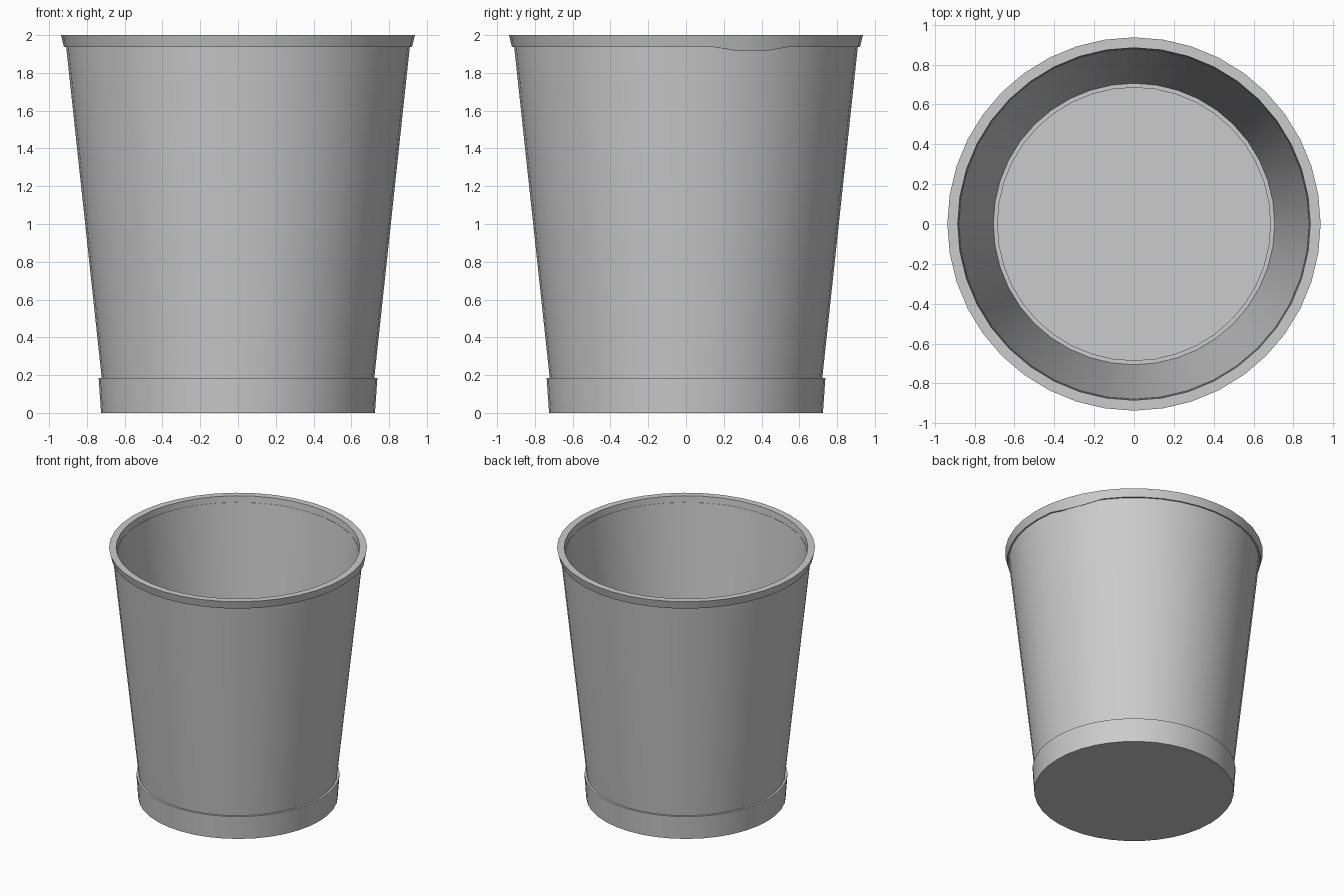
import bpy
import math

if "Cube" in bpy.data.objects:
    bpy.data.objects.remove(bpy.data.objects["Cube"], do_unlink=True)

SEGMENTS = 40

grey = bpy.data.materials.new("plain grey")
grey.use_nodes = True
color = (0.6, 0.6, 0.6, 1)
grey.diffuse_color = color
grey.node_tree.nodes["Principled BSDF"].inputs["Base Color"].default_value = color


def lathe(name, profile, closed=False):
    """Turn a (radius, height) profile around z; radius 0 makes a centre point."""
    verts, rings, faces = [], [], []
    for radius, height in profile:
        start = len(verts)
        count = SEGMENTS if radius else 1
        for i in range(count):
            a = math.tau * i / SEGMENTS
            verts.append((radius * math.cos(a), radius * math.sin(a), height))
        rings.append([start + i % count for i in range(SEGMENTS)])
    pairs = list(zip(rings, rings[1:]))
    if closed:
        pairs.append((rings[-1], rings[0]))
    for low, high in pairs:
        for i in range(SEGMENTS):
            j = (i + 1) % SEGMENTS
            face = dict.fromkeys((low[i], low[j], high[j], high[i]))
            faces.append(list(face))
    mesh = bpy.data.meshes.new(name)
    mesh.from_pydata(verts, [], faces)
    mesh.materials.append(grey)
    obj = bpy.data.objects.new(name, mesh)
    bpy.context.collection.objects.link(obj)
    bpy.ops.object.select_all(action="DESELECT")
    obj.select_set(True)
    bpy.context.view_layer.objects.active = obj
    bpy.ops.object.shade_smooth_by_angle(angle=math.radians(30))
    return obj


# Tapered wall, open at both ends
lathe("bin_wall", [(0.72, 0.17), (0.911, 1.95), (0.879, 1.95), (0.705, 0.17)], closed=True)

# Rim band, with a slight sag in its lower edge on one side
rim = lathe("rim_band", [(0.921, 1.937), (0.937, 2.0), (0.885, 2.0), (0.88, 1.937)], closed=True)
for v in rim.data.vertices:
    angle = math.degrees(math.atan2(v.co.y, v.co.x))
    if v.co.z < 1.95 and v.co.xy.length > 0.9 and 15 < angle < 30:
        v.co.z -= 0.022

# Base cup with a solid floor
lathe("base_cup", [(0, 0), (0.725, 0), (0.738, 0.185), (0.685, 0.185), (0.685, 0.03), (0, 0.03)])
